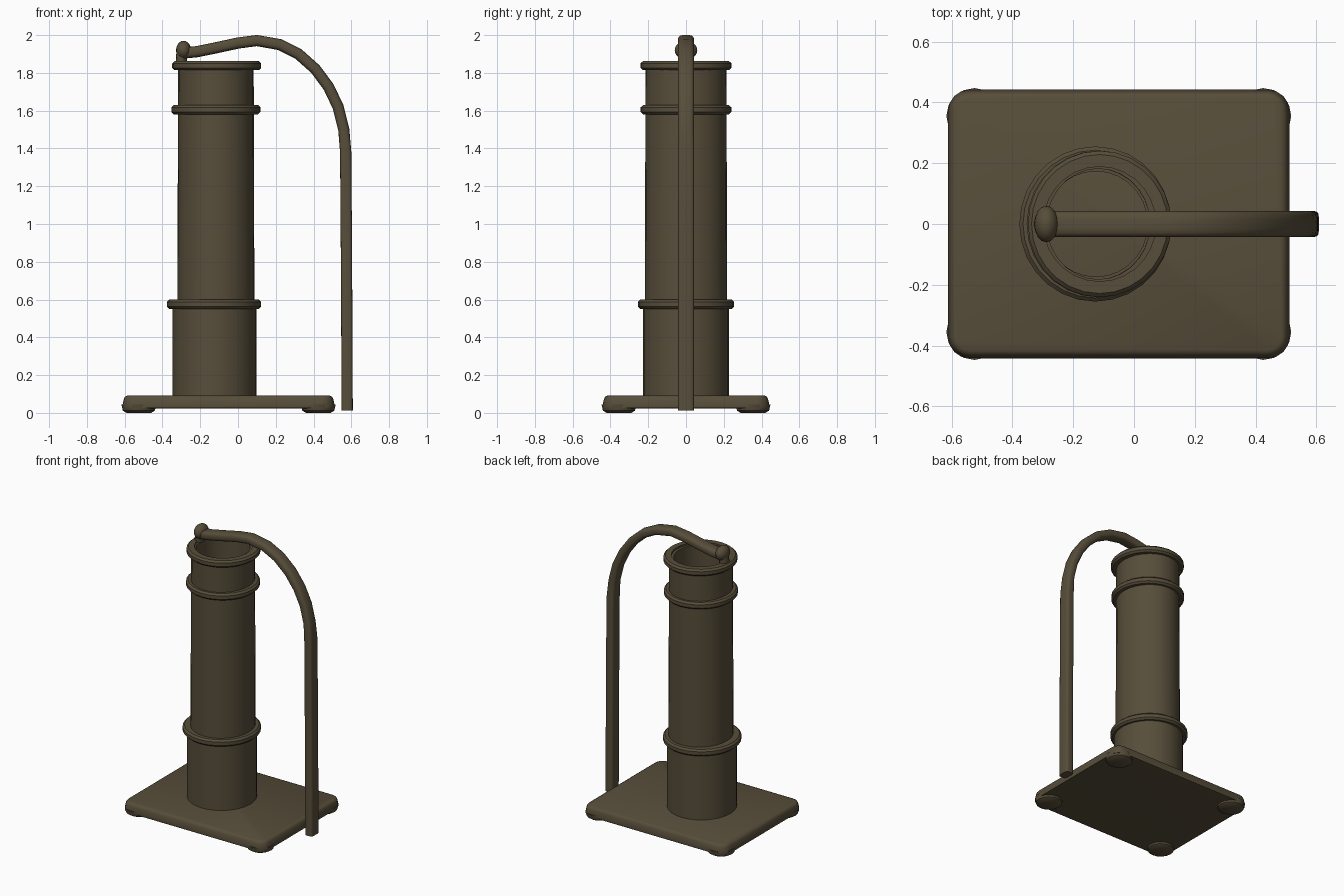
import bpy, bmesh, math
from mathutils import Vector

cube = bpy.data.objects.get("Cube")
if cube:
    bpy.data.objects.remove(cube, do_unlink=True)

metal = bpy.data.materials.new("dark_olive_metal")
metal.use_nodes = True
color = (0.095, 0.075, 0.042, 1)
metal.diffuse_color = color
metal.node_tree.nodes["Principled BSDF"].inputs["Base Color"].default_value = color


def finish(name, bm, angle=40):
    """Turn a bmesh into a named, smooth-shaded object."""
    bmesh.ops.recalc_face_normals(bm, faces=bm.faces)
    mesh = bpy.data.meshes.new(name)
    bm.to_mesh(mesh)
    bm.free()
    mesh.materials.append(metal)
    obj = bpy.data.objects.new(name, mesh)
    bpy.context.collection.objects.link(obj)
    bpy.ops.object.select_all(action='DESELECT')
    obj.select_set(True)
    bpy.context.view_layer.objects.active = obj
    bpy.ops.object.shade_smooth_by_angle(angle=math.radians(angle))
    return obj


def skin(bm, loops, closed=False):
    """Bridge matching rings of points; cap the ends unless closed."""
    rings = [[bm.verts.new(p) for p in loop] for loop in loops]
    n = len(rings[0])
    pairs = list(zip(rings, rings[1:]))
    if closed:
        pairs.append((rings[-1], rings[0]))
    for a, b in pairs:
        for i in range(n):
            j = (i + 1) % n
            bm.faces.new((a[i], a[j], b[j], b[i]))
    if not closed:
        bm.faces.new(rings[0])
        bm.faces.new(rings[-1])


def lathe(name, cx, profile, depth=1.0, sides=28):
    """Closed (radius, z) profile turned about x = cx, stretched in y."""
    bm = bmesh.new()
    turns = [2 * math.pi * i / sides for i in range(sides)]
    skin(bm, [[(cx + r * math.cos(t), r * depth * math.sin(t), z) for t in turns]
              for r, z in profile], closed=True)
    return finish(name, bm)


# Hollow column: wide foot section and slimmer barrel
lathe("lower_tube", -0.125, [(0.223, 0.07), (0.223, 0.58), (0.17, 0.58), (0.17, 0.07)], 1.02)
lathe("main_tube", -0.117, [(0.204, 0.56), (0.2, 1.85), (0.17, 1.85), (0.17, 0.56)], 1.07)


# Rounded collars around the column
def collar(name, cx, z, inner, outer, h=0.024):
    b = 0.012
    lathe(name, cx, [(inner, z - h), (outer - b, z - h), (outer, z - h + b),
                     (outer, z + h - b), (outer - b, z + h), (inner, z + h)], 1.02)


collar("lower_collar", -0.127, 0.575, 0.18, 0.25)
collar("upper_collar", -0.117, 1.605, 0.18, 0.236)
collar("rim_collar", -0.113, 1.838, 0.185, 0.236)


# Base plate with rounded corners and flared sides
def rounded_rect(grow, z, radius=0.07, steps=5):
    pts = []
    for q, (sx, sy) in enumerate(((1, 1), (-1, 1), (-1, -1), (1, -1))):
        for i in range(steps):
            t = (q + i / (steps - 1)) * math.pi / 2
            pts.append((-0.05 + sx * (0.56 - radius) + (radius + grow) * math.cos(t),
                        sy * (0.44 - radius) + (radius + grow) * math.sin(t), z))
    return pts


bm = bmesh.new()
skin(bm, [rounded_rect(-0.03, 0.024), rounded_rect(0, 0.026), rounded_rect(0.002, 0.04),
          rounded_rect(-0.006, 0.075), rounded_rect(-0.012, 0.086), rounded_rect(-0.025, 0.092)])
finish("base_plate", bm)

# Shallow feet under the plate corners
for side, sx in (("left", 1), ("right", -1)):
    for end, sy in (("back", 1), ("front", -1)):
        bm = bmesh.new()
        cx, cy = -0.05 + sx * 0.475, sy * 0.355
        skin(bm, [[(cx + r * math.cos(t * math.pi / 8), cy + r * math.sin(t * math.pi / 8), z)
                   for t in range(16)]
                  for r, z in ((0.065, 0), (0.085, 0.012), (0.092, 0.045))])
        finish(f"{end}_{side}_foot", bm)

# Bent side pipe: path in the x-z plane, flattened cross-section
path = [(0.578, 0.012), (0.576, 0.5), (0.573, 1.0), (0.57, 1.38), (0.56, 1.5), (0.53, 1.62),
        (0.48, 1.725), (0.41, 1.82), (0.32, 1.9), (0.22, 1.95), (0.1, 1.971),
        (0, 1.958), (-0.12, 1.932), (-0.22, 1.912), (-0.29, 1.905)]
path = [Vector((x, 0, z)) for x, z in path]
loops = []
for i, p in enumerate(path):
    tangent = (path[min(i + 1, len(path) - 1)] - path[max(i - 1, 0)]).normalized()
    normal = Vector((tangent.z, 0, -tangent.x))
    # Boxy at the foot, rounder over the bend
    power = 0.4 if i < 4 else 0.65
    loop = []
    for k in range(16):
        t = 2 * math.pi * (k + 0.5) / 16
        c, s = math.cos(t), math.sin(t)
        u = math.copysign(abs(c) ** power, c) * 0.03
        v = math.copysign(abs(s) ** power, s) * 0.043
        loop.append(p + normal * u + Vector((0, v, 0)))
    loops.append(loop)
bm = bmesh.new()
skin(bm, loops)
finish("side_pipe", bm)

# Knob joining the pipe to the rim
bm = bmesh.new()
bmesh.ops.create_uvsphere(bm, u_segments=16, v_segments=10, radius=1)
for v in bm.verts:
    v.co = Vector((-0.288 + v.co.x * 0.04, v.co.y * 0.06, 1.92 + v.co.z * 0.05))
finish("pipe_knob", bm)
bm = bmesh.new()
skin(bm, [[(cx + r * math.cos(t * math.pi / 6), 1.3 * r * math.sin(t * math.pi / 6), z)
           for t in range(12)]
          for cx, r, z in ((-0.3, 0.03, 1.85), (-0.298, 0.03, 1.89), (-0.29, 0.033, 1.93))])
finish("knob_stem", bm)
